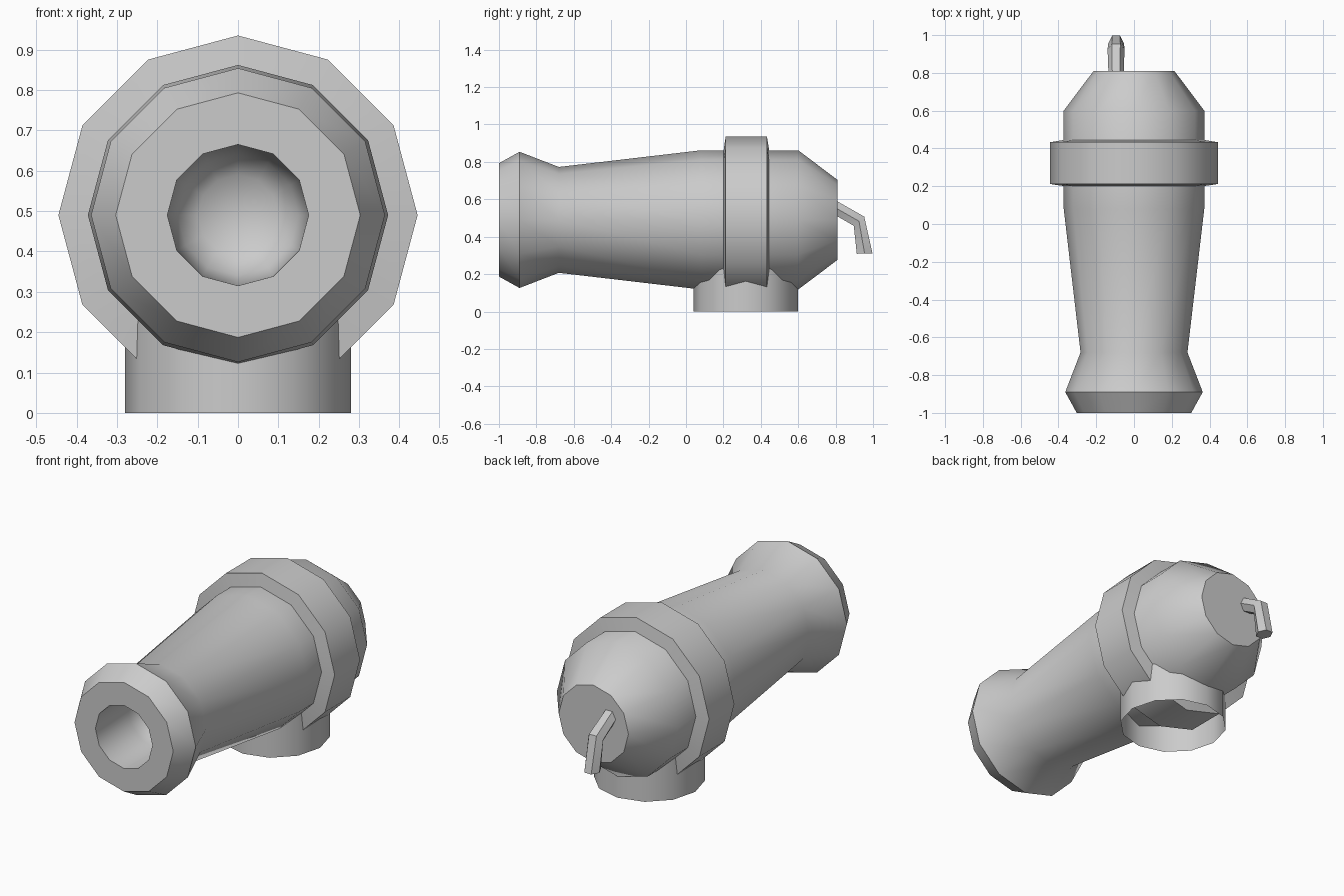
import bpy, bmesh, math
from mathutils import Vector

if "Cube" in bpy.data.objects:
    bpy.data.objects.remove(bpy.data.objects["Cube"])

AXIS_Z = 0.49


def make_object(name, bm, angle=40):
    bmesh.ops.remove_doubles(bm, verts=bm.verts, dist=1e-5)
    bmesh.ops.recalc_face_normals(bm, faces=bm.faces)
    me = bpy.data.meshes.new(name)
    bm.to_mesh(me)
    bm.free()
    ob = bpy.data.objects.new(name, me)
    bpy.context.collection.objects.link(ob)
    bpy.ops.object.select_all(action='DESELECT')
    ob.select_set(True)
    bpy.context.view_layer.objects.active = ob
    bpy.ops.object.shade_smooth_by_angle(angle=math.radians(angle))
    return ob


def lathe(name, profile, centre, u, v, axis, sides=12):
    """Spin (radius, distance along axis) points into a faceted solid."""
    bm = bmesh.new()
    verts = [bm.verts.new(Vector(centre) + Vector(axis) * d) if r == 0 else
             bm.verts.new(Vector(centre) + Vector(axis) * d + Vector(u) * r) for r, d in profile]
    edges = [bm.edges.new(p) for p in zip(verts, verts[1:])]
    bmesh.ops.spin(bm, geom=verts + edges, cent=centre, axis=axis,
                   angle=2 * math.pi, steps=sides, use_duplicate=False)
    return make_object(name, bm)


def tube(name, rings, sides=6):
    """Bridge tilted polygon rings: (centre, up direction, half width, half height)."""
    bm = bmesh.new()
    loops = []
    for c, up, w, h in rings:
        up = Vector(up).normalized()
        loops.append([bm.verts.new(Vector(c) + Vector((w * math.cos(a), 0, 0)) + up * h * math.sin(a))
                      for a in (2 * math.pi * i / sides for i in range(sides))])
    for a, b in zip(loops, loops[1:]):
        for i in range(sides):
            j = (i + 1) % sides
            bm.faces.new((a[i], a[j], b[j], b[i]))
    bm.faces.new(loops[0])
    bm.faces.new(loops[-1])
    return make_object(name, bm)


X, Y, Z = (1, 0, 0), (0, 1, 0), (0, 0, 1)

# Barrel with bore, flared muzzle, tapered body and rounded breech
lathe("barrel", [(0, -0.57), (0.10, -0.585), (0.15, -0.63), (0.17, -0.72), (0.175, -1.0),
                 (0.303, -1.0), (0.364, -0.89), (0.283, -0.68), (0.372, 0.08),
                 (0.372, 0.60), (0.214, 0.81), (0, 0.81)],
      (0, 0, AXIS_Z), X, Z, Y)

# Reinforcing band around the body
lathe("barrel_band", [(0.365, 0.20), (0.445, 0.212), (0.445, 0.433), (0.365, 0.446)],
      (0, 0, AXIS_Z), X, Z, Y)

# Open round base under the band
lathe("base", [(0.28, 0.0), (0.28, 0.30)], (0, 0.32, 0), X, Y, Z)

# Bent fuse on the breech
tube("fuse", [((-0.095, 0.79, 0.560), (0, 0.45, 0.9), 0.040, 0.040),
              ((-0.095, 0.925, 0.483), (0, 0.75, 0.66), 0.045, 0.043),
              ((-0.095, 0.955, 0.310), (0, 1, 0.03), 0.042, 0.0485)])
